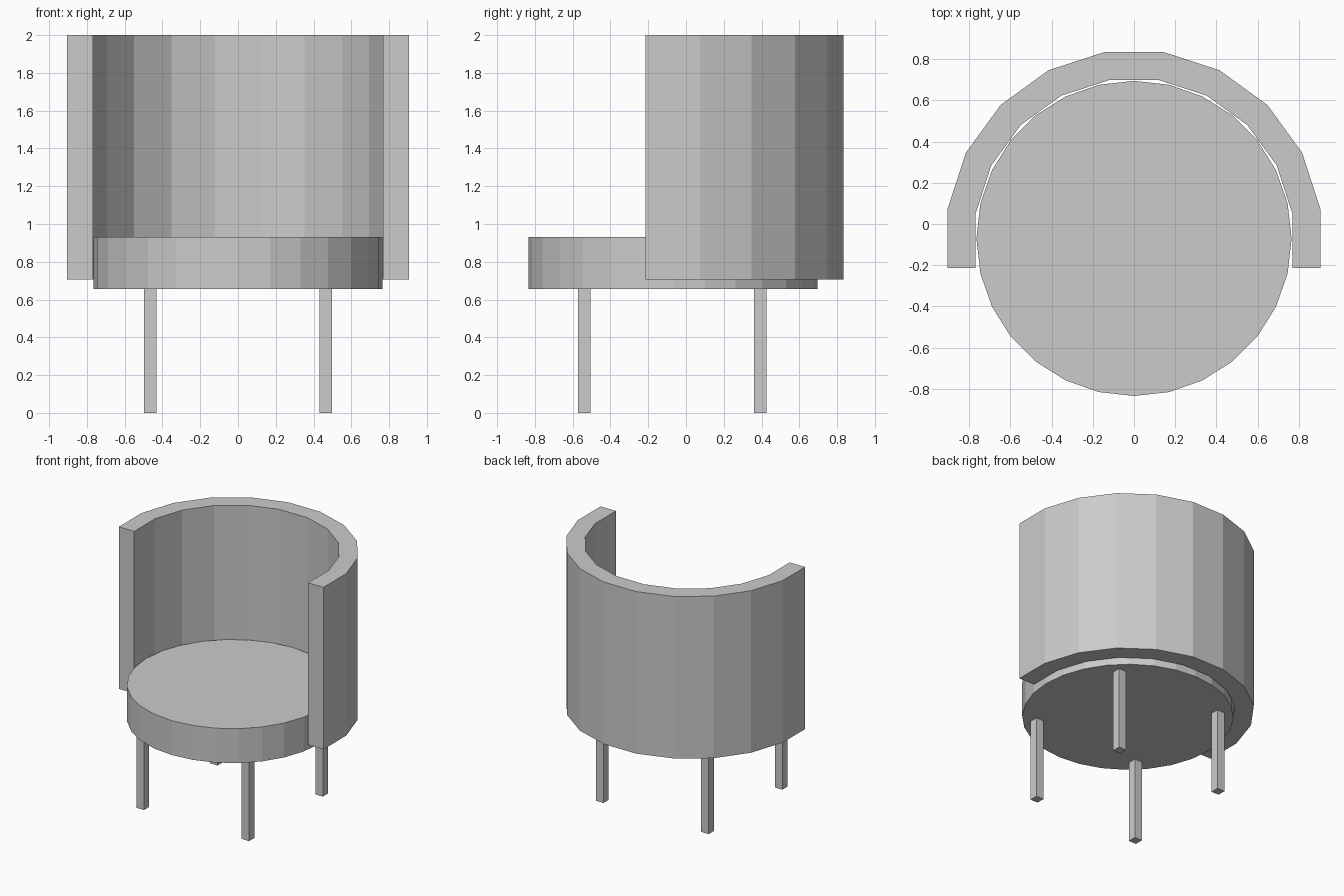
import bpy, bmesh
from math import sin, cos, radians

if "Cube" in bpy.data.objects:
    bpy.data.objects.remove(bpy.data.objects["Cube"])

CY = -0.07  # shared centre of seat and backrest

grey = bpy.data.materials.new("light grey")
grey.diffuse_color = (0.6, 0.6, 0.6, 1)
grey.use_nodes = True
grey.node_tree.nodes["Principled BSDF"].inputs["Base Color"].default_value = grey.diffuse_color


def prism(name, outline, z0, z1):
    """Extrude a flat counter-clockwise outline from z0 to z1."""
    bm = bmesh.new()
    face = bm.faces.new([bm.verts.new((x, y, z0)) for x, y in outline])
    ext = bmesh.ops.extrude_face_region(bm, geom=[face], use_keep_orig=True)
    top = [g for g in ext["geom"] if isinstance(g, bmesh.types.BMVert)]
    bmesh.ops.translate(bm, verts=top, vec=(0, 0, z1 - z0))
    bmesh.ops.recalc_face_normals(bm, faces=bm.faces[:])
    mesh = bpy.data.meshes.new(name)
    bm.to_mesh(mesh)
    bm.free()
    mesh.materials.append(grey)
    obj = bpy.data.objects.new(name, mesh)
    bpy.context.collection.objects.link(obj)
    return obj


def arc(radius, angles):
    return [(radius * cos(radians(a)), CY + radius * sin(radians(a))) for a in angles]


# Round seat, 28 sides
prism("seat", arc(0.765, [i * 360 / 28 for i in range(28)]), 0.655, 0.93)

# Curved backrest: half of a 20-sided ring with square-cut ends
angles = [-9 + 18 * i for i in range(12)]
outer = arc(0.916, angles)
inner = arc(0.778, angles)
inner[0] = (inner[0][0], outer[0][1])
inner[-1] = (inner[-1][0], outer[-1][1])
prism("backrest", outer + inner[::-1], 0.705, 2.0)

# Four square legs
h = 0.033
for row, y in (("front", -0.538), ("back", 0.392)):
    for side, x in (("left", -0.465), ("right", 0.465)):
        prism(f"{row}_{side}_leg",
              [(x - h, y - h), (x + h, y - h), (x + h, y + h), (x - h, y + h)], 0, 0.656)
